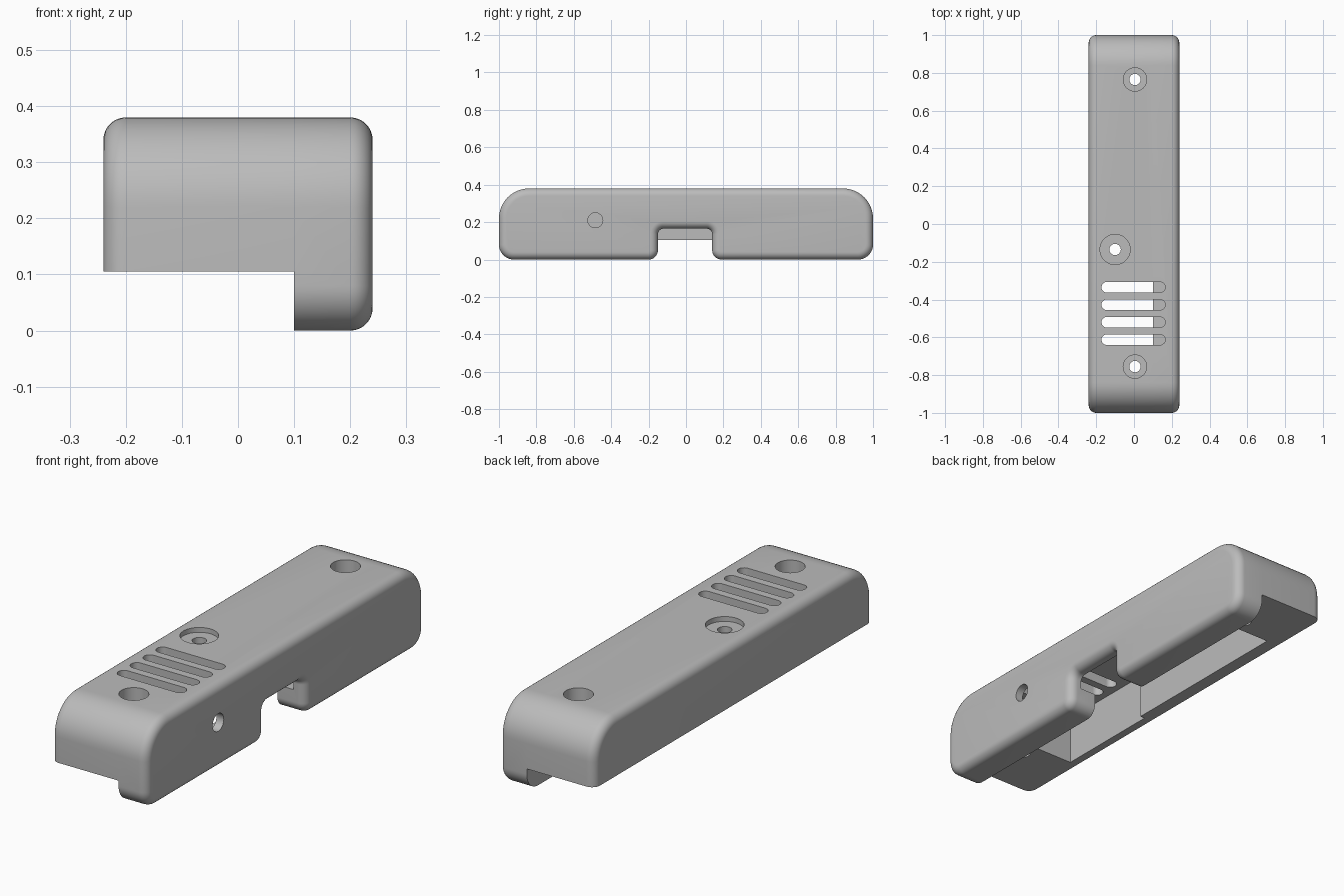
import bpy, bmesh, math
from mathutils import Vector

cube = bpy.data.objects.get("Cube")
if cube:
    bpy.data.objects.remove(cube, do_unlink=True)

PLACE = {"x": lambda u, v, d: (d, u, v),
         "y": lambda u, v, d: (u, d, v),
         "z": lambda u, v, d: (u, v, d)}


def rounded(corners, seg=8):
    """Outline from right-angled (u, v, radius) corners."""
    out = []
    for i, (u, v, r) in enumerate(corners):
        p = Vector((u, v))
        if r == 0:
            out.append(p)
            continue
        d1 = (Vector(corners[i - 1][:2]) - p).normalized()
        d2 = (Vector(corners[(i + 1) % len(corners)][:2]) - p).normalized()
        c = p + (d1 + d2) * r
        for k in range(seg + 1):
            t = math.pi / 2 * k / seg
            out.append(c - d2 * r * math.cos(t) - d1 * r * math.sin(t))
    return out


def rect(u0, u1, v0, v1, r=0):
    return rounded([(u0, v0, r), (u1, v0, r), (u1, v1, r), (u0, v1, r)])


def circle(u, v, r, n=40):
    return [(u + r * math.cos(math.tau * k / n), v + r * math.sin(math.tau * k / n))
            for k in range(n)]


def prism(name, outline, axis, lo, hi, round_at=None, radius=0.04):
    """Extrude an outline along an axis; optionally round the rim of one end."""
    bm = bmesh.new()
    ends = [[bm.verts.new(PLACE[axis](p[0], p[1], d)) for p in outline] for d in (lo, hi)]
    n = len(outline)
    for ring in ends:
        bm.faces.new(ring)
    for i in range(n):
        j = (i + 1) % n
        bm.faces.new((ends[0][i], ends[0][j], ends[1][j], ends[1][i]))
    bmesh.ops.recalc_face_normals(bm, faces=bm.faces[:])
    if round_at is not None:
        rim = [e for e in bm.edges if all(abs(v.co.x - round_at) < 1e-5 for v in e.verts)]
        bmesh.ops.bevel(bm, geom=rim, offset=radius, offset_type="OFFSET",
                        segments=7, profile=0.5, affect="EDGES")
    me = bpy.data.meshes.new(name)
    bm.to_mesh(me)
    bm.free()
    ob = bpy.data.objects.new(name, me)
    bpy.context.collection.objects.link(ob)
    return ob


def combine(target, other, operation="DIFFERENCE"):
    other.hide_render = True
    mod = target.modifiers.new("combine", "BOOLEAN")
    mod.operation, mod.solver, mod.object = operation, "EXACT", other
    bpy.context.view_layer.objects.active = target
    bpy.ops.object.modifier_apply(modifier=mod.name)
    bpy.data.objects.remove(other, do_unlink=True)


SPLIT, LEDGE, CEILING = 0.10, 0.105, 0.33
TOP = [(1, 0.38, 0.16), (-1, 0.38, 0.16)]

# Main shell, trimmed flat along its lower edge
shell = prism("case_shell", rounded([(-1, 0, 0.08), (1, 0, 0.08)] + TOP, 12),
              "x", -0.24, SPLIT, round_at=-0.24)
combine(shell, prism("trim", rect(-1, 1, -1.5, 1.5), "z", -0.2, LEDGE))

# Deeper side wall with its rounded cable notch
side = prism("side_wall", rounded([(-1, 0, 0.08), (-0.15, 0, 0.05), (-0.15, 0.165, 0.03),
                                   (0.14, 0.165, 0.03), (0.14, 0, 0.05), (1, 0, 0.08)] + TOP, 12),
             "x", SPLIT, 0.24, round_at=0.24)
combine(shell, side, "UNION")

# Two joined inner cavities, running over the ledge of the side wall
for half, y0, y1 in ((0.203, -0.68, -0.17), (0.18, -0.2, 0.70)):
    section = [(-half, -0.1), (SPLIT, -0.1), (SPLIT, LEDGE),
               (half, LEDGE), (half, CEILING), (-half, CEILING)]
    combine(shell, prism("cavity", section, "y", y0, y1))

# Counterbored screw holes
for y in (-0.755, 0.765):
    combine(shell, prism("screw_hole", circle(0.005, y, 0.03), "z", 0, 0.5))
    combine(shell, prism("counterbore", circle(0.005, y, 0.062), "z", 0.22, 0.5))

# Shallow button dish with a hole
combine(shell, prism("button_hole", circle(-0.1, -0.135, 0.03), "z", 0.3, 0.5))
combine(shell, prism("button_dish", circle(-0.1, -0.135, 0.08), "z", 0.358, 0.5))

# Vent slots
for i in range(4):
    y = -0.335 - 0.0925 * i
    combine(shell, prism("vent_slot", rect(-0.172, 0.165, y - 0.028, y + 0.028, 0.0279),
                         "z", 0.25, 0.5))

# Round port through the side wall
combine(shell, prism("side_port", circle(-0.485, 0.21, 0.04), "x", 0.15, 0.3))

# Plain grey material and smooth shading with sharp edges kept
grey = bpy.data.materials.new("plain_grey")
grey.use_nodes = True
colour = (0.5, 0.5, 0.5, 1)
grey.diffuse_color = colour
grey.node_tree.nodes["Principled BSDF"].inputs["Base Color"].default_value = colour
shell.data.materials.clear()
shell.data.materials.append(grey)
for f in shell.data.polygons:
    f.material_index = 0
bpy.ops.object.select_all(action="DESELECT")
shell.select_set(True)
bpy.context.view_layer.objects.active = shell
bpy.ops.object.shade_smooth_by_angle(angle=math.radians(30))
